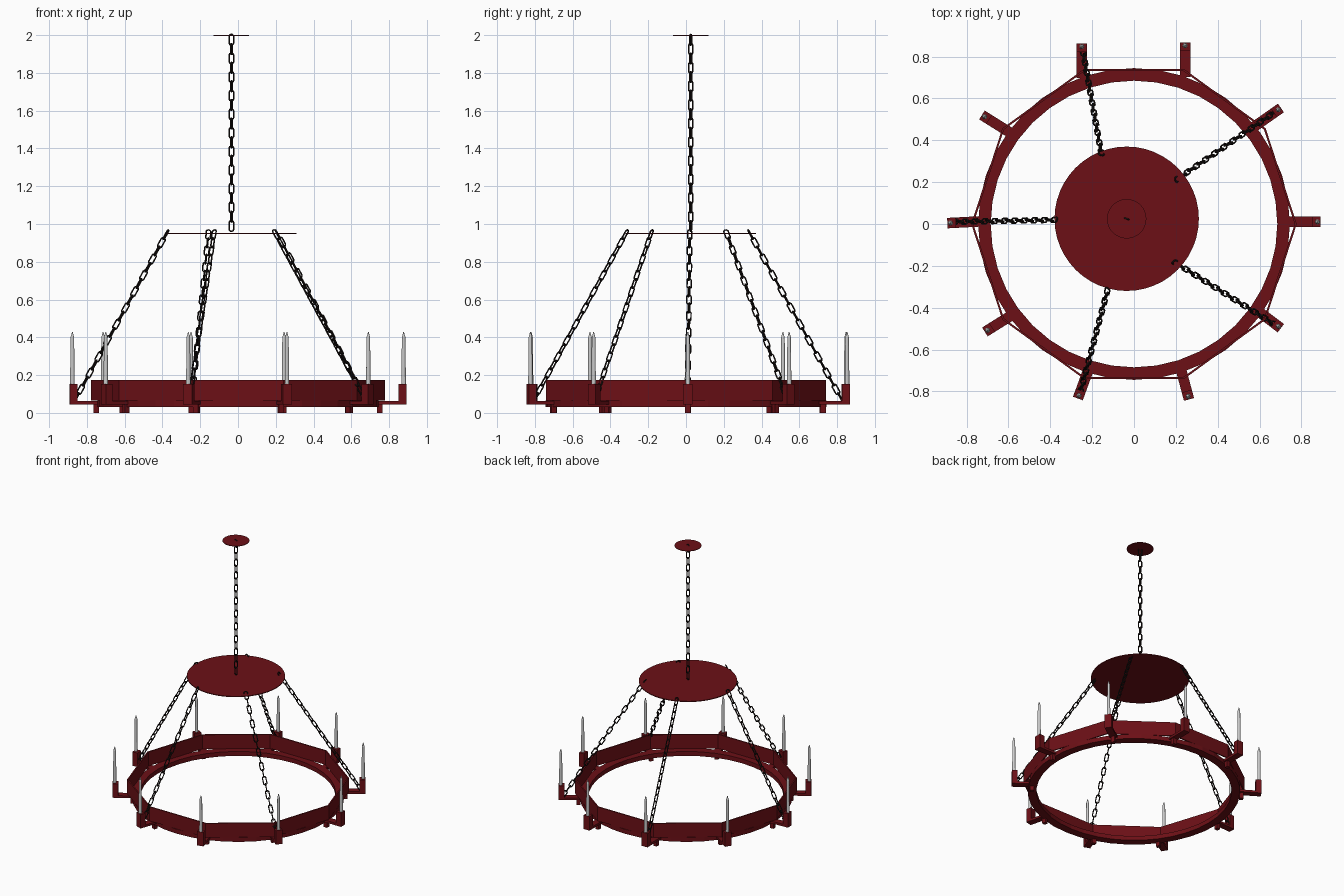
import bpy, bmesh, math
from mathutils import Vector, Matrix

if "Cube" in bpy.data.objects:
    bpy.data.objects.remove(bpy.data.objects["Cube"])


def material(name, color):
    m = bpy.data.materials.new(name)
    m.diffuse_color = color
    m.use_nodes = True
    m.node_tree.nodes["Principled BSDF"].inputs["Base Color"].default_value = m.diffuse_color
    return m


RED = material("red_paint", (0.15, 0.005, 0.008, 1))
BLACK = material("dark_iron", (0.012, 0.008, 0.007, 1))


def finish(bm, name, mat=None, smooth=False):
    bmesh.ops.recalc_face_normals(bm, faces=bm.faces)
    me = bpy.data.meshes.new(name)
    bm.to_mesh(me)
    bm.free()
    ob = bpy.data.objects.new(name, me)
    bpy.context.collection.objects.link(ob)
    if mat:
        me.materials.append(mat)
    if smooth:
        for p in me.polygons:
            p.use_smooth = True
    return ob


def box(bm, frame, lo, hi):
    """Box between two corners in the local frame."""
    lo, hi = Vector(lo), Vector(hi)
    m = frame @ Matrix.Translation((lo + hi) / 2) @ Matrix.Diagonal((*(hi - lo), 1))
    bmesh.ops.create_cube(bm, size=1, matrix=m)


def disc(name, center, r, h):
    bm = bmesh.new()
    bmesh.ops.create_cone(bm, cap_ends=True, segments=48, radius1=r, radius2=r,
                          depth=h, matrix=Matrix.Translation(center))
    return finish(bm, name, RED)


def ring(name, r_in, r_out, z0, z1, n, both_walls=True):
    """Closed rectangular-section ring with n sides."""
    bm = bmesh.new()
    rows = []
    for i in range(n):
        a = 2 * math.pi * i / n
        rows.append([bm.verts.new((r * math.cos(a), r * math.sin(a), z))
                     for r, z in ((r_in, z0), (r_out, z0), (r_out, z1), (r_in, z1))])
    for i in range(n):
        a, b = rows[i], rows[(i + 1) % n]
        for j in range(4):
            k = (j + 1) % 4
            bm.faces.new((a[j], b[j], b[k], a[k]))
    return finish(bm, name, RED)


def chain(name, start, end, pitch=0.05, half_w=0.0125, wire=0.0042, twist=0.35):
    """Alternating oval links strung from start to end."""
    start, end = Vector(start), Vector(end)
    d = end - start
    n = round(d.length / pitch)
    step = d.length / n
    straight = step / 2 + wire - half_w      # half length of the straight sides
    straight = max(straight, 0.008)
    rot = d.to_track_quat('Z', 'Y').to_matrix().to_4x4()
    bm = bmesh.new()
    seg, sides = 12, 6
    for i in range(n):
        m = (Matrix.Translation(start + d * ((i + 0.5) / n)) @ rot
             @ Matrix.Rotation(twist + (i % 2) * math.pi / 2, 4, 'Z'))
        loops = []
        for s in range(seg):
            a = 2 * math.pi * (s + 0.5) / seg
            out = Vector((math.cos(a), 0, math.sin(a)))
            c = out * half_w + Vector((0, 0, math.copysign(straight, out.z)))
            loops.append([bm.verts.new(m @ (c + wire * (math.cos(t) * out
                          + math.sin(t) * Vector((0, 1, 0)))))
                          for t in (2 * math.pi * k / sides for k in range(sides))])
        for s in range(seg):
            a, b = loops[s], loops[(s + 1) % seg]
            for k in range(sides):
                bm.faces.new((a[k], b[k], b[(k + 1) % sides], a[(k + 1) % sides]))
    return finish(bm, name, BLACK, True)


# ceiling plate, hanging disc and main chain
HUB = (-0.035, 0.025)
disc("ceiling_plate", (*HUB, 1.998), 0.094, 0.004)
disc("hanging_disc", (*HUB, 0.95), 0.345, 0.006)
chain("main_chain", (*HUB, 2.0), (*HUB, 0.965))

# round inner ring and ten-sided outer band
ring("inner_ring", 0.685, 0.745, 0.032, 0.066, 40)
ring("outer_band", 0.768, 0.778, 0.066, 0.175, 10)

# arms: candle x, candle y, direction in degrees
ARMS = [(0.877, 0.01, 0), (0.69, 0.546, 35), (0.244, 0.853, 90), (-0.249, 0.848, 90),
        (-0.714, 0.513, 148), (-0.877, 0.005, 183), (-0.70, -0.508, 212),
        (-0.263, -0.82, 250), (0.259, -0.824, 285), (0.69, -0.489, 323)]
for i, (x, y, deg) in enumerate(ARMS):
    f = Matrix.Translation((x, y, 0)) @ Matrix.Rotation(math.radians(deg), 4, 'Z')
    # flat bracket, upright candle block and peg underneath
    bm = bmesh.new()
    box(bm, f, (-0.15, -0.025, 0.045), (0.015, 0.025, 0.062))
    box(bm, f, (-0.026, -0.025, 0.045), (0.015, 0.025, 0.152))
    box(bm, f, (-0.14, -0.014, 0.0), (-0.112, 0.014, 0.046))
    finish(bm, f"candle_arm_{i}", RED)
    # tapered candle with pointed tip
    bm = bmesh.new()
    prof = [(0.012, 0.15), (0.0095, 0.40), (0.006, 0.412), (0.002, 0.428)]
    for (r1, z1), (r2, z2) in zip(prof, prof[1:]):
        bmesh.ops.create_cone(bm, cap_ends=False, segments=12, radius1=r1, radius2=r2,
                              depth=z2 - z1,
                              matrix=f @ Matrix.Translation((0, 0, (z1 + z2) / 2)))
    bmesh.ops.remove_doubles(bm, verts=bm.verts, dist=1e-4)
    bmesh.ops.holes_fill(bm, edges=bm.edges, sides=12)
    finish(bm, f"candle_{i}", smooth=False)

# five support chains from the disc to every other arm
SUPPORTS = [((-0.37, 0.02), (-0.868, 0.01)), ((-0.155, 0.33), (-0.245, 0.83)),
            ((0.2, 0.21), (0.68, 0.54)), ((0.19, -0.18), (0.68, -0.485)),
            ((-0.125, -0.31), (-0.258, -0.81))]
for i, (top, low) in enumerate(SUPPORTS):
    chain(f"support_chain_{i}", (*top, 0.965), (*low, 0.06))
